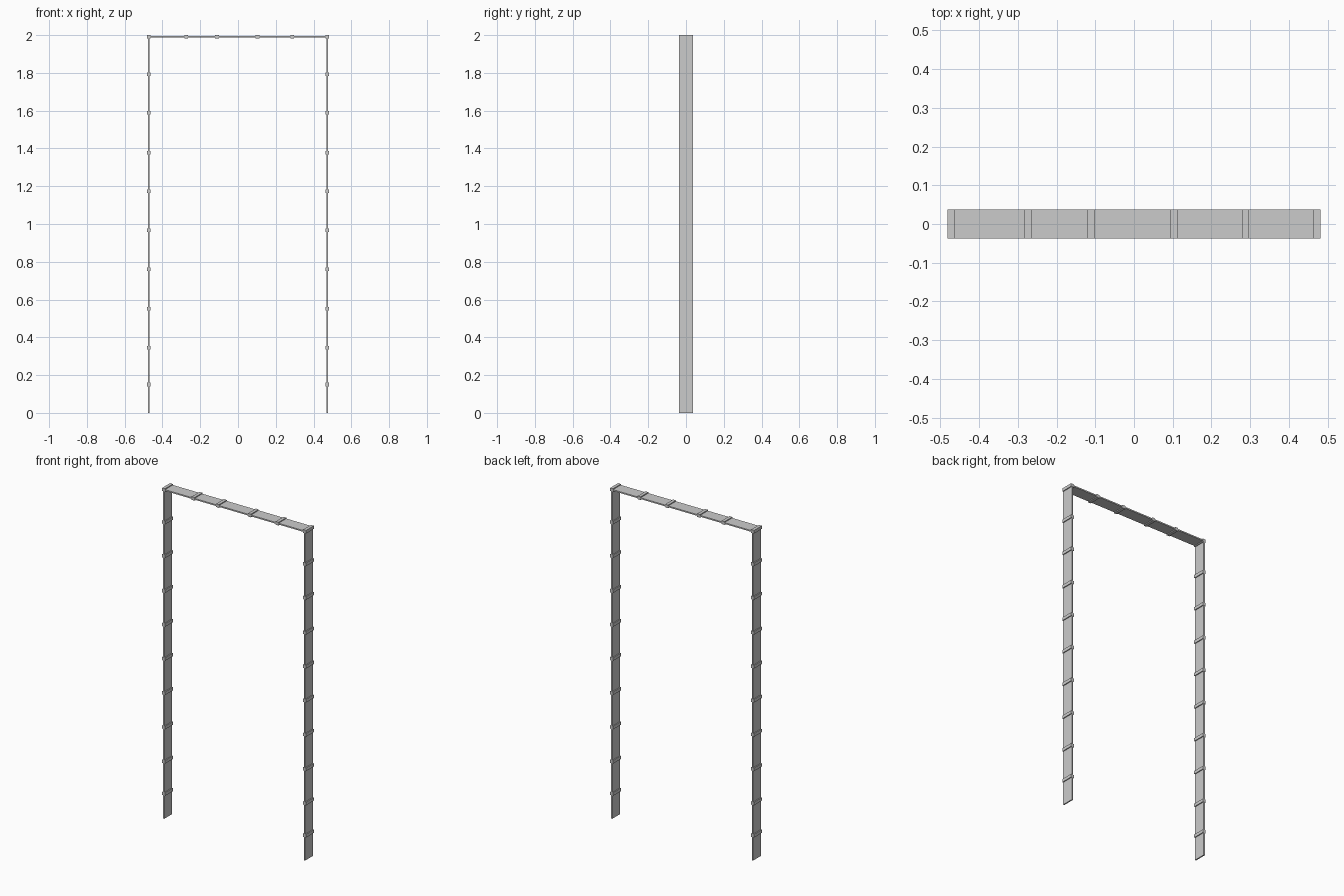
import bpy

if "Cube" in bpy.data.objects:
    bpy.data.objects.remove(bpy.data.objects["Cube"])

W = 0.0375      # half depth
T = 0.008       # strip thickness
C = 0.0192      # clamp size
X = 0.472       # post centre
ZT = 2 - C / 2  # crossbar centre height


def box(name, center, size):
    bpy.ops.mesh.primitive_cube_add(size=1, location=center)
    ob = bpy.context.object
    ob.name = name
    ob.scale = size
    bpy.ops.object.transform_apply(location=False, rotation=False, scale=True)
    return ob


# Flat upright strips and top strip
for side, x in (("left", -X), ("right", X)):
    box(f"{side}_post", (x, 0, ZT / 2), (T, 2 * W - 0.001, ZT))
box("top_bar", (0, 0, ZT), (2 * X, 2 * W - 0.001, T))

# Square cross ribs on the posts, the last one forming the corner
heights = [0.15, 0.345, 0.552, 0.76, 0.967, 1.173, 1.378, 1.589, 1.793, ZT]
for side, x in (("left", -X), ("right", X)):
    for i, z in enumerate(heights):
        box(f"{side}_rib_{i}", (x, 0, z), (C, 2 * W, C))

# Ribs along the top strip
for i, x in enumerate([-0.274, -0.111, 0.103, 0.288]):
    box(f"top_rib_{i}", (x, 0, ZT), (C, 2 * W, C))
